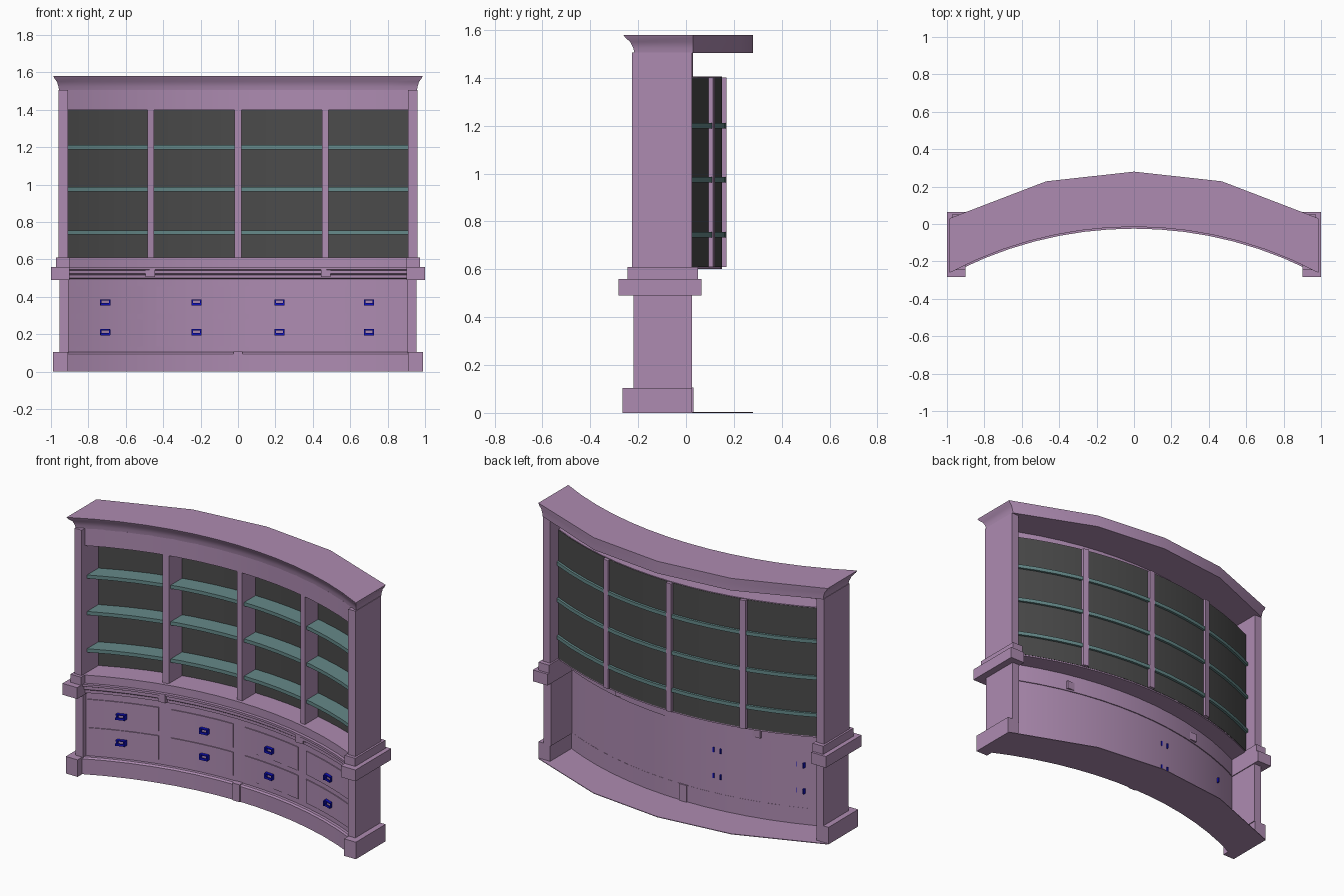
import bpy, bmesh, math
from mathutils import Vector

cube = bpy.data.objects.get("Cube")
if cube:
    bpy.data.objects.remove(cube)

R = 2.1  # radius of the curved front


def material(name, rgb):
    m = bpy.data.materials.new(name)
    m.use_nodes = True
    color = (*rgb, 1)
    m.diffuse_color = color
    m.node_tree.nodes["Principled BSDF"].inputs["Base Color"].default_value = color
    return m


MAUVE = material("mauve paint", (0.42, 0.26, 0.44))
TEAL = material("teal shelf", (0.13, 0.25, 0.25))
DARK = material("dark grey backing", (0.07, 0.07, 0.07))
BLUE = material("blue metal", (0.005, 0.005, 0.55))


def arc(apex, x):
    return apex - R + math.sqrt(R * R - x * x)


def spread(a, b, n):
    return [a + (b - a) * i / n for i in range(n + 1)]


def finish(name, bm, mat):
    bmesh.ops.recalc_face_normals(bm, faces=bm.faces)
    mesh = bpy.data.meshes.new(name)
    bm.to_mesh(mesh)
    bm.free()
    mesh.materials.append(mat)
    mesh.shade_smooth()
    mesh.set_sharp_from_angle(angle=math.radians(25))
    obj = bpy.data.objects.new(name, mesh)
    bpy.context.collection.objects.link(obj)
    return obj


def loft(name, rings, mat):
    """Skin closed rings of points and cap both ends."""
    bm = bmesh.new()
    loops = [[bm.verts.new(p) for p in ring] for ring in rings]
    n = len(loops[0])
    for a, b in zip(loops, loops[1:]):
        for i in range(n):
            j = (i + 1) % n
            bm.faces.new((a[i], a[j], b[j], b[i]))
    bm.faces.new(loops[0])
    bm.faces.new(loops[-1])
    return finish(name, bm, mat)


def sweep(name, profile, x0, x1, mat=MAUVE, n=14):
    """Sweep a (depth, height) profile along the curve."""
    return loft(name, [[(x, arc(d, x), z) for d, z in profile]
                       for x in spread(x0, x1, n)], mat)


def band(name, front, back, z0, z1, x0, x1, mat=MAUVE, n=14):
    return sweep(name, [(front, z0), (front, z1), (back, z1), (back, z0)], x0, x1, mat, n)


def box(name, x, y, z, mat=MAUVE):
    bm = bmesh.new()
    bmesh.ops.create_cube(bm, size=1)
    for v in bm.verts:
        v.co = Vector([(r[0] + r[1]) / 2 + c * (r[1] - r[0])
                       for r, c in zip((x, y, z), v.co)])
    return finish(name, bm, mat)


def curved_slab(name, levels, width, apex):
    """Full depth slab: curved front, faceted back, overhang set per level."""
    rings = []
    for over, z in levels:
        w = width + over
        ring = [(x, arc(apex - over, x), z) for x in spread(-w, w, 14)]
        ring += [(w, 0.03, z), (0.47, 0.228, z), (0, 0.28, z), (-0.47, 0.228, z), (-w, 0.03, z)]
        rings.append(ring)
    return loft(name, rings, MAUVE)


# Crown and floor slabs
curved_slab("crown", [(0, 1.505), (0.003, 1.525), (0.011, 1.55), (0.025, 1.568), (0.03, 1.58)],
            0.957, 0.015)
curved_slab("floor", [(0, 0), (0, 0.004)], 0.985, -0.005)

# End pillars, plinth blocks and counter returns
for side, s in (("left", 1), ("right", -1)):
    def ends(a, b):
        return sorted((s * a, s * b))
    box(side + "_plinth_block", ends(0.91, 0.99), (-0.265, 0.025), (0, 0.105))
    box(side + "_lower_pillar", ends(0.905, 0.955), (-0.22, 0.025), (0.1, 0.495))
    box(side + "_counter_return", ends(0.9, 1.0), (-0.283, 0.065), (0.49, 0.56))
    box(side + "_upper_moulding_return", ends(0.9, 0.972), (-0.245, 0.05), (0.56, 0.61))
    box(side + "_upper_pillar", ends(0.91, 0.96), (-0.225, 0.025), (0.61, 1.507))

# Curved base
sweep("plinth", [(-0.012, 0), (-0.012, 0.095), (-0.004, 0.105), (0.025, 0.105), (0.025, 0)],
      -0.93, 0.93)
box("plinth_centre_block", (-0.025, 0.025), (-0.02, 0.032), (0, 0.107))
band("drawer_face", 0.015, 0.024, 0.1, 0.5, -0.91, 0.91)

# Curved counter, moulding and bookcase deck
sweep("counter_moulding", [(0.02, 0.495), (-0.004, 0.5), (-0.004, 0.518), (-0.014, 0.525),
                           (-0.014, 0.542), (-0.025, 0.547), (-0.025, 0.56), (0.03, 0.56),
                           (0.03, 0.495)], -0.93, 0.93)
for x in (-0.47, 0.47):
    y = arc(-0.022, x)
    box("counter_block", (x - 0.025, x + 0.025), (y, y + 0.06), (0.505, 0.555))
band("upper_moulding", -0.005, 0.03, 0.56, 0.61, -0.93, 0.93)
band("bookcase_deck", 0, 0.15, 0.602, 0.61, -0.91, 0.91)

# Frieze, ceiling, backing
band("frieze", 0.015, 0.03, 1.4, 1.507, -0.93, 0.93)
band("bookcase_ceiling", 0.02, 0.15, 1.4, 1.406, -0.91, 0.91)
band("backing", 0.146, 0.152, 0.61, 1.402, -0.91, 0.91, DARK)

# Dividers and shelves
for x in (-0.467, 0, 0.467):
    band("divider", 0.015, 0.17, 0.61, 1.402, x - 0.018, x + 0.018, MAUVE, 1)
for z in (0.745, 0.975, 1.2):
    band("shelf", 0.035, 0.167, z - 0.011, z + 0.011, -0.91, 0.91, TEAL)

# Drawers and pulls
columns = ((-0.895, -0.505, -0.71), (-0.435, -0.04, -0.222),
           (0.04, 0.435, 0.222), (0.5, 0.89, 0.7))
for x0, x1, px in columns:
    for z0, z1, pz in ((0.135, 0.28, 0.21), (0.31, 0.455, 0.37)):
        band("drawer", 0.009, 0.016, z0, z1, x0, x1, MAUVE, 4)
        y = arc(0.009, px)
        band("pull_lip", -0.013, -0.006, pz - 0.017, pz - 0.004, px - 0.026, px + 0.026, BLUE, 2)
        band("pull_top", -0.01, 0.012, pz + 0.01, pz + 0.017, px - 0.026, px + 0.026, BLUE, 2)
        back = 0.021 if px < 0 else 0.004
        for s in (-1, 1):
            cx = px + s * 0.023
            box("pull_post", (cx - 0.004, cx + 0.004), (y - 0.021, y + back),
                (pz - 0.015, pz + 0.015), BLUE)
